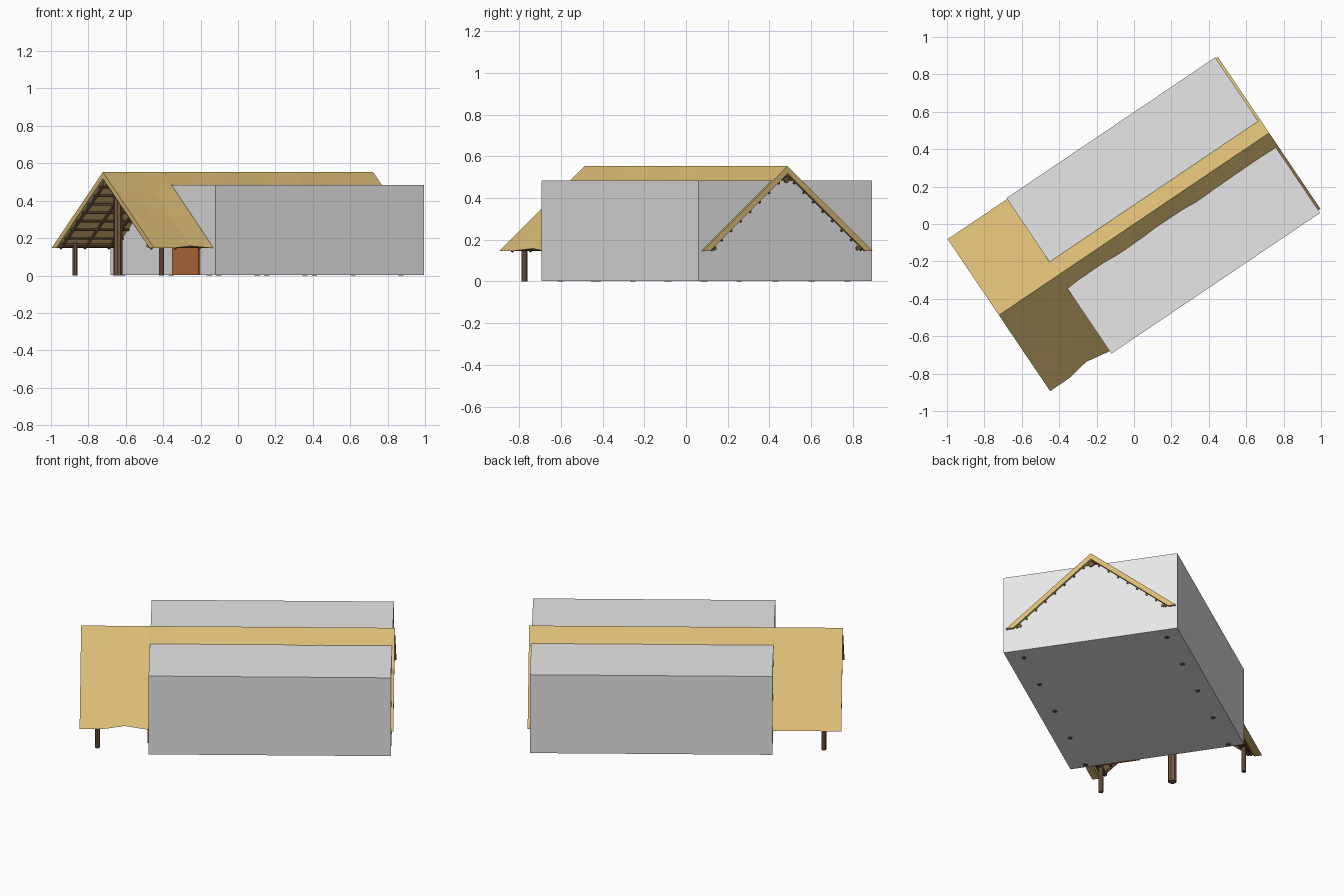
import bpy, bmesh, math, random
from mathutils import Vector, Matrix

if "Cube" in bpy.data.objects:
    bpy.data.objects.remove(bpy.data.objects["Cube"])

random.seed(4)
ROT = Matrix.Rotation(math.radians(34), 4, 'Z')   # house axis u is turned 34 degrees


def material(name, rgb):
    m = bpy.data.materials.new(name)
    m.diffuse_color = (*rgb, 1)
    m.use_nodes = True
    m.node_tree.nodes["Principled BSDF"].inputs["Base Color"].default_value = m.diffuse_color
    return m


THATCH = material("straw", (0.70, 0.50, 0.18))
WOOD = material("brown wood", (0.19, 0.105, 0.055))
GREY = material("light grey", (0.8, 0.8, 0.8))
DOOR = material("orange brown", (0.50, 0.16, 0.05))


def finish(bm, name, mat):
    bmesh.ops.recalc_face_normals(bm, faces=bm.faces)
    me = bpy.data.meshes.new(name)
    bm.to_mesh(me)
    bm.free()
    me.materials.append(mat)
    ob = bpy.data.objects.new(name, me)
    ob.matrix_world = ROT
    bpy.context.collection.objects.link(ob)
    return ob


def box(name, lo, hi, mat):
    bm = bmesh.new()
    lo, hi = Vector(lo), Vector(hi)
    bmesh.ops.create_cube(bm, size=1, matrix=Matrix.Translation((lo + hi) / 2)
                          @ Matrix.Diagonal((*(hi - lo), 1)))
    finish(bm, name, mat)


def pole(bm, a, b, r, sides=8):
    a, b = Vector(a), Vector(b)
    d = b - a
    bmesh.ops.create_cone(bm, cap_ends=True, segments=sides, radius1=r, radius2=r,
                          depth=d.length, matrix=Matrix.Translation((a + b) / 2)
                          @ d.to_track_quat('Z', 'Y').to_matrix().to_4x4())


HALF, EAVE, RIDGE, BOTTOM, INNER = 0.8715, 0.49, 0.553, 0.147, 0.447
SLOPE = (RIDGE - BOTTOM) / EAVE
INTOP = BOTTOM + SLOPE * INNER

# thatched roof: straight back slope, slightly uneven front slope
bm = bmesh.new()
N = 14
rings = []
for i in range(N + 1):
    u = -HALF + 2 * HALF * i / N
    inside = 0 < i < N
    j = [random.uniform(-0.006, 0.006) if inside else 0 for _ in range(3)]
    cut = 0.022 if i == 2 else (random.uniform(0, 0.012) if inside and i > 3 else 0)
    prof = [(EAVE, BOTTOM), (0, RIDGE)]
    for k, t in enumerate((0.25, 0.6)):
        prof.append((-EAVE * t, RIDGE - SLOPE * EAVE * t + j[k]))
    prof += [(-EAVE + cut, BOTTOM + cut * 0.5), (-INNER, BOTTOM + cut * 0.4),
             (0, INTOP), (INNER, BOTTOM)]
    rings.append([bm.verts.new((u, v, z)) for v, z in prof])
for a, b in zip(rings, rings[1:]):
    for k in range(len(a)):
        n = (k + 1) % len(a)
        bm.faces.new((a[k], a[n], b[n], b[k]))
for r in (rings[0], rings[-1]):
    bm.faces.new((r[0], r[1], r[6], r[7]))
    bm.faces.new(r[1:7])
finish(bm, "thatched_roof", THATCH)


def under(v, gap):
    return INTOP - SLOPE * abs(v) - gap


# purlins along the house, rafters down the slopes, ridge beam
bm = bmesh.new()
for s in (-1, 1):
    for k in range(8):
        v = s * (0.045 + 0.055 * k)
        pole(bm, (-0.862, v, under(v, 0.008)), (0.865, v, under(v, 0.008)), 0.006, 6)
    for k in range(12):
        u = -0.85 + 1.7 * k / 11
        pole(bm, (u, 0, under(0, 0.018)), (u, s * 0.435, under(0.435, 0.012)), 0.008, 6)
finish(bm, "roof_lattice", WOOD)
bm = bmesh.new()
pole(bm, (-0.862, 0, 0.488), (0.865, 0, 0.488), 0.016)
for s in (-1, 1):
    pole(bm, (-0.862, s * 0.413, 0.160), (0.862, s * 0.413, 0.160), 0.011)
finish(bm, "ridge_and_eave_beams", WOOD)

# two rows of side posts
bm = bmesh.new()
for s in (-1, 1):
    for k in range(6):
        u = -0.773 + 0.3092 * k
        pole(bm, (u, s * 0.413, 0), (u, s * 0.413, 0.175), 0.014)
finish(bm, "side_posts", WOOD)

# thick centre post under the open gable
bm = bmesh.new()
pole(bm, (-0.773, 0, 0), (-0.773, 0, 0.49), 0.024)
finish(bm, "centre_post", WOOD)

# plain room block and its door
box("room_block", (-0.488, -0.507, 0.003), (0.858, 0.496, 0.483), GREY)
box("door", (-0.497, -0.358, 0.003), (-0.48, -0.107, 0.22), DOOR)
